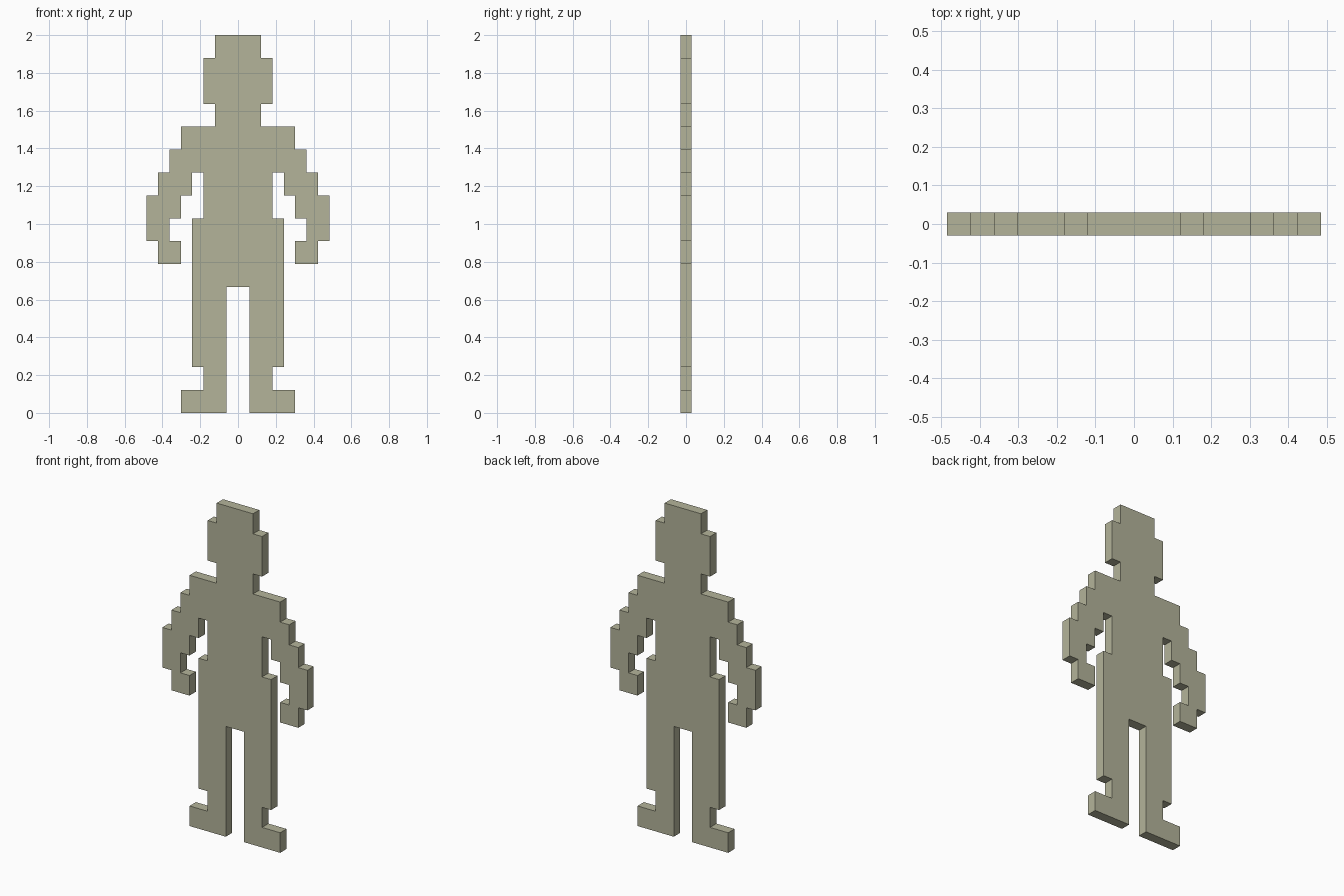
import bpy, bmesh

if "Cube" in bpy.data.objects:
    bpy.data.objects.remove(bpy.data.objects["Cube"])

PX = 2.0 / 33          # one pixel of the stepped silhouette
DEPTH = PX             # plate is one pixel thick

# right half of the outline in pixels, from crown to crotch
HALF = [
    (2, 33), (2, 31), (3, 31), (3, 27), (2, 27), (2, 25),               # head and neck
    (5, 25), (5, 23), (6, 23), (6, 21), (7, 21), (7, 19), (8, 19),      # shoulder, outer arm
    (8, 15), (7, 15), (7, 13), (5, 13), (5, 15), (6, 15),               # hand
    (6, 17), (5, 17), (5, 19), (4, 19), (4, 21), (3, 21),               # inner arm
    (3, 17), (4, 17), (4, 4), (3, 4), (3, 2), (5, 2), (5, 0),           # hip, leg, foot
    (1, 0), (1, 11),                                                    # inner leg
]
outline = HALF + [(-x, z) for x, z in reversed(HALF)]

# flat silhouette extruded to a plate
bm = bmesh.new()
face = bm.faces.new([bm.verts.new((x * PX, -DEPTH / 2, z * PX)) for x, z in outline])
ext = bmesh.ops.extrude_face_region(bm, geom=[face], use_keep_orig=True)
moved = [v for v in ext["geom"] if isinstance(v, bmesh.types.BMVert)]
bmesh.ops.translate(bm, verts=moved, vec=(0, DEPTH, 0))
bmesh.ops.recalc_face_normals(bm, faces=bm.faces)

mesh = bpy.data.meshes.new("pixel_figure")
bm.to_mesh(mesh)
bm.free()

# single khaki grey colour
mat = bpy.data.materials.new("khaki_grey")
mat.diffuse_color = (0.456, 0.456, 0.323, 1.0)
mat.use_nodes = True
mat.node_tree.nodes["Principled BSDF"].inputs["Base Color"].default_value = mat.diffuse_color
mesh.materials.append(mat)

figure = bpy.data.objects.new("pixel_figure", mesh)
bpy.context.collection.objects.link(figure)
